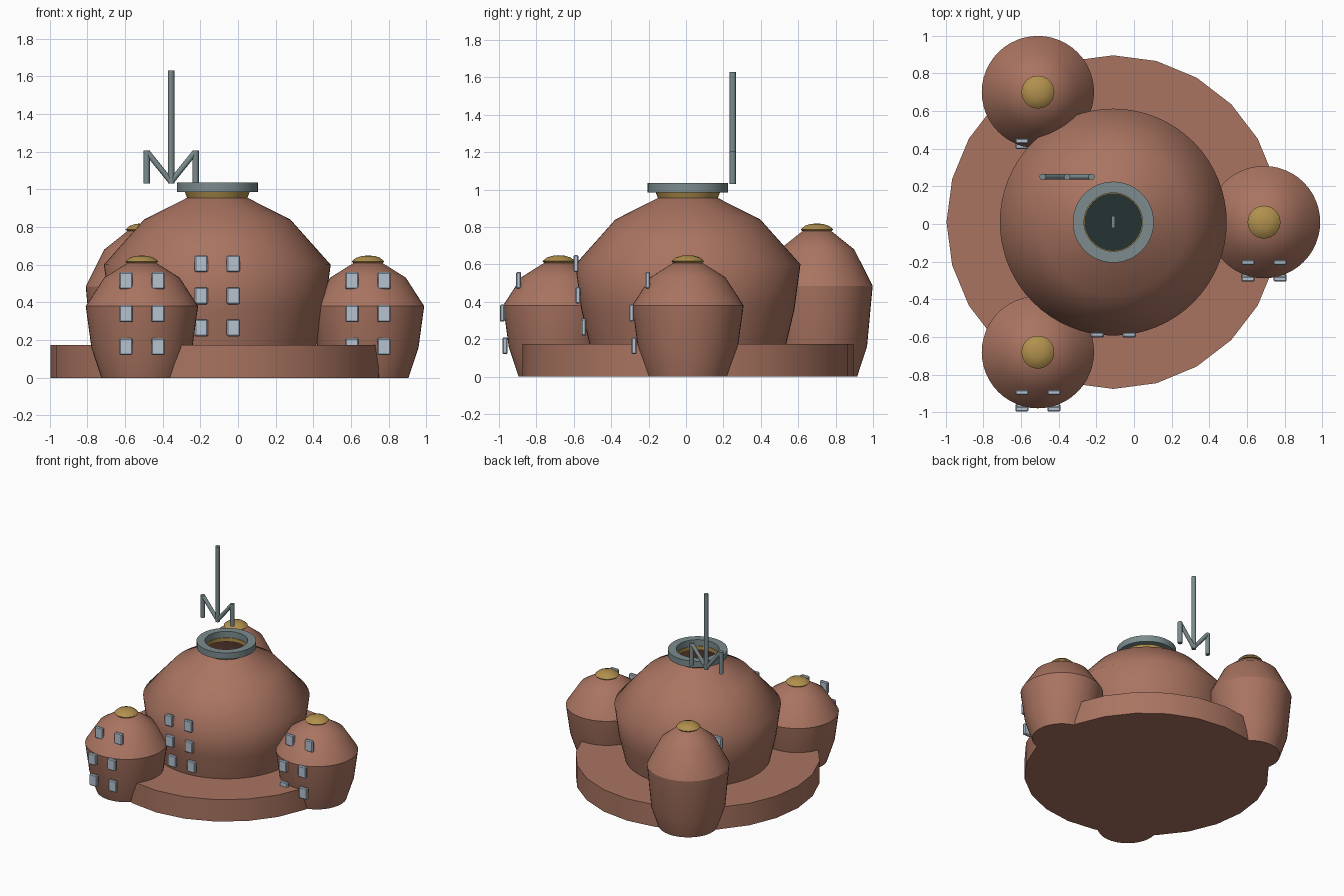
import bpy, bmesh, math
from mathutils import Vector

if "Cube" in bpy.data.objects:
    bpy.data.objects.remove(bpy.data.objects["Cube"])


def material(name, rgb):
    m = bpy.data.materials.new(name)
    m.diffuse_color = (*rgb, 1)
    m.use_nodes = True
    m.node_tree.nodes["Principled BSDF"].inputs["Base Color"].default_value = m.diffuse_color
    return m


CLAY = material("clay_brown", (0.40, 0.175, 0.12))
GOLD = material("gold", (0.44, 0.28, 0.075))
GREY = material("metal_grey", (0.20, 0.26, 0.27))
GLASS = material("window_blue", (0.46, 0.54, 0.63))
DARK = material("dark_teal", (0.018, 0.032, 0.033))


def finish(bm, name, mat, angle=30):
    me = bpy.data.meshes.new(name)
    bmesh.ops.recalc_face_normals(bm, faces=bm.faces)
    bm.to_mesh(me)
    bm.free()
    me.materials.append(mat)
    ob = bpy.data.objects.new(name, me)
    bpy.context.collection.objects.link(ob)
    bpy.ops.object.select_all(action='DESELECT')
    ob.select_set(True)
    bpy.context.view_layer.objects.active = ob
    bpy.ops.object.shade_smooth_by_angle(angle=math.radians(angle))
    return ob


def lathe(name, profile, centre, mat, sides=48, angle=30, closed=False):
    """Spin (radius, z) points round a vertical axis; radius 0 makes a pole."""
    bm = bmesh.new()
    rings = []
    for r, z in profile:
        n = 1 if r == 0 else sides
        rings.append([bm.verts.new((centre[0] + r * math.cos(2 * math.pi * i / sides),
                                    centre[1] + r * math.sin(2 * math.pi * i / sides), z))
                      for i in range(n)])
    pairs = list(zip(rings, rings[1:]))
    if closed:
        pairs.append((rings[-1], rings[0]))
    for a, b in pairs:
        for i in range(sides):
            j = (i + 1) % sides
            if len(a) == 1:
                bm.faces.new((a[0], b[j], b[i]))
            elif len(b) == 1:
                bm.faces.new((a[i], a[j], b[0]))
            else:
                bm.faces.new((a[i], a[j], b[j], b[i]))
    return finish(bm, name, mat, angle)


def box(name, centre, size, mat, bevel=0.0):
    bm = bmesh.new()
    bmesh.ops.create_cube(bm, size=1)
    for v in bm.verts:
        v.co = Vector([c * s + o for c, s, o in zip(v.co, size, centre)])
    if bevel:
        bmesh.ops.bevel(bm, geom=bm.edges[:], offset=bevel, segments=1, affect='EDGES')
    return finish(bm, name, mat, 20)


def rod(name, a, b, radius, mat):
    a, b = Vector(a), Vector(b)
    bm = bmesh.new()
    bmesh.ops.create_cone(bm, cap_ends=True, segments=12, radius1=radius,
                          radius2=radius, depth=(b - a).length)
    rot = (b - a).to_track_quat('Z', 'Y')
    for v in bm.verts:
        v.co = rot @ v.co + (a + b) / 2
    return finish(bm, name, mat, 40)


def windows(prefix, cx, cy, columns, rows):
    """Grid of front panes; each row gives (y offset, z)."""
    for r, (dy, z) in enumerate(rows):
        for c, dx in enumerate(columns):
            box(f"{prefix}_window_{r}_{c}", (cx + dx, cy + dy, z),
                (0.07, 0.027, 0.09), GLASS, 0.006)


MID = (-0.11, 0.01)

# Round plinth
lathe("plinth", [(0, 0), (0.885, 0), (0.885, 0.175), (0, 0.175)], MID, CLAY, 24)

# Main dome, open at the crown
lathe("main_dome", [(0.525, 0.17), (0.57, 0.36), (0.602, 0.60),
                    (0.388, 0.84), (0.16, 0.955)], MID, CLAY, 64, 80)

# Crown collar and rim ring
lathe("crown_collar", [(0.15, 0.955), (0.16, 0.955), (0.172, 0.985), (0.15, 0.985)],
      MID, GOLD, closed=True)
lathe("crown_ring", [(0.155, 0.985), (0.215, 0.985), (0.215, 1.035), (0.155, 1.035)],
      MID, GREY, closed=True)

# Dark interior floor with a small post
lathe("interior_floor", [(0, 0.18), (0.50, 0.18), (0.50, 0.20), (0, 0.20)], MID, DARK)
box("interior_post", (-0.11, 0.01, 0.25), (0.02, 0.065, 0.10), GREY)

# Corner towers: body, roof and cap
TOWERS = [("front_tower", -0.51, -0.68, 0.38, 0.61),
          ("side_tower", 0.69, 0.01, 0.38, 0.61),
          ("back_tower", -0.51, 0.70, 0.485, 0.78)]
for name, x, y, eave, top in TOWERS:
    rise = top - eave
    lathe(name + "_body", [(0, 0), (0.215, 0), (0.268, 0.16), (0.298, eave)],
          (x, y), CLAY)
    lathe(name + "_roof", [(0.298, eave), (0.20, eave + rise * 0.66),
                           (0.075, top), (0, top)], (x, y), CLAY, 48, 40)
    lathe(name + "_cap", [(0, top - 0.005), (0.075, top - 0.005), (0.087, top + 0.007),
                          (0.065, top + 0.026), (0.035, top + 0.036), (0, top + 0.039)],
          (x, y), GOLD, 32, 40)

# Windows
PAIR = (-0.085, 0.085)
LOW_ROWS = [(-0.215, 0.515), (-0.302, 0.34), (-0.288, 0.165)]
windows("front_tower", -0.51, -0.68, PAIR, LOW_ROWS)
windows("side_tower", 0.69, 0.01, PAIR, LOW_ROWS)
windows("back_tower", -0.51, 0.70, PAIR, [(-0.26, 0.585), (-0.288, 0.41), (-0.275, 0.235)])
windows("main_dome", -0.11, 0.01, PAIR, [(-0.598, 0.605), (-0.588, 0.435), (-0.557, 0.265)])

# Zigzag antenna with a tall mast
AX, AY = -0.355, 0.25
rod("antenna_mast", (AX, AY, 1.03), (AX, AY, 1.63), 0.017, GREY)
for side, s in (("left", -1), ("right", 1)):
    rod(f"antenna_post_{side}", (AX + s * 0.13, AY, 1.03), (AX + s * 0.13, AY, 1.205),
        0.017, GREY)
    rod(f"antenna_brace_{side}", (AX, AY, 1.04), (AX + s * 0.125, AY, 1.195), 0.015, GREY)
